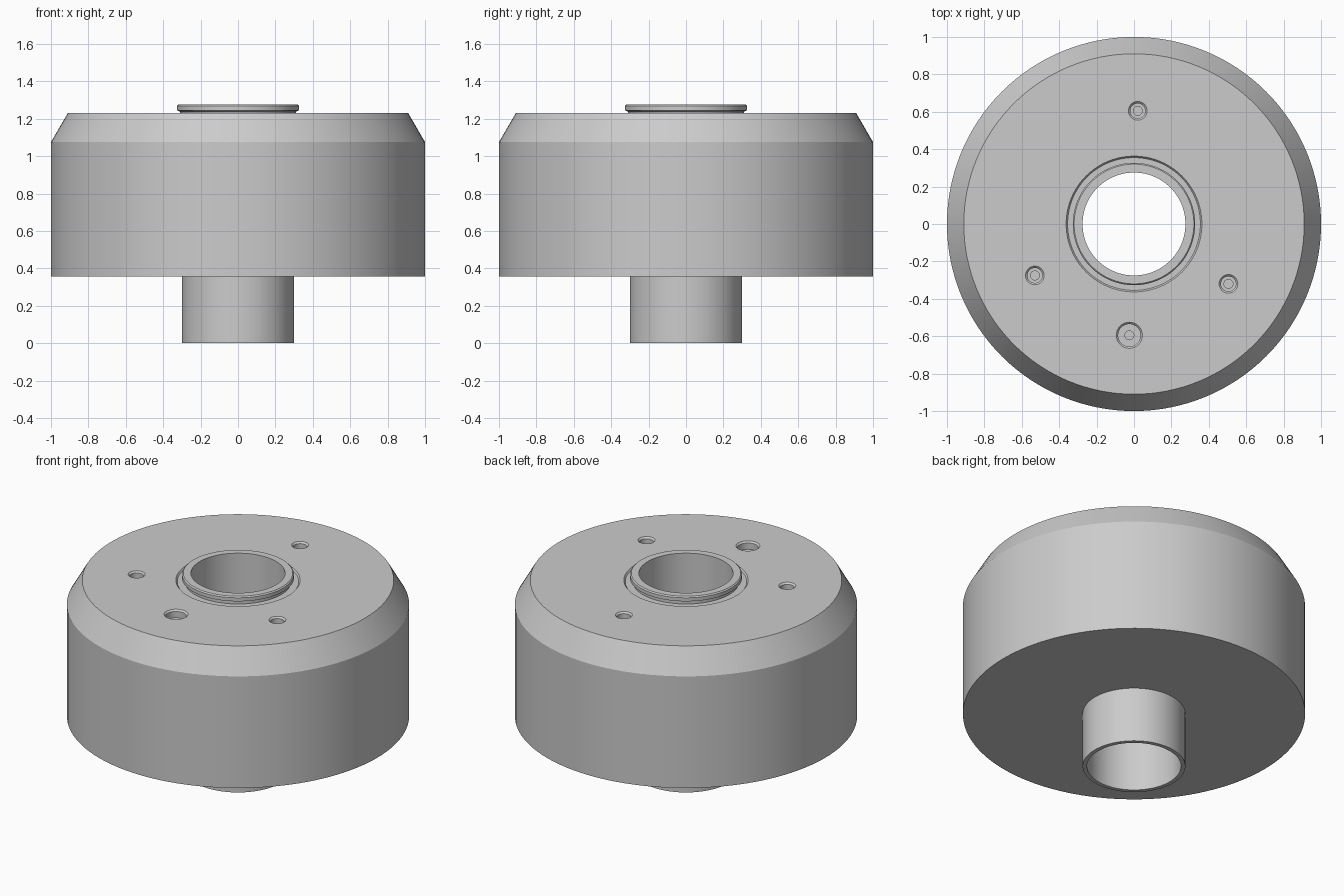
import bpy
import math

cube = bpy.data.objects.get("Cube")
if cube:
    bpy.data.objects.remove(cube, do_unlink=True)

grey = bpy.data.materials.new("plain grey")
grey.use_nodes = True
grey.diffuse_color = (0.6, 0.6, 0.6, 1)
grey.node_tree.nodes["Principled BSDF"].inputs["Base Color"].default_value = (0.6, 0.6, 0.6, 1)


def lathe(name, profile, steps, closed, location=(0, 0, 0)):
    """Revolve (radius, height) points about z; an open profile gets end caps."""
    n = len(profile)
    verts, faces = [], []
    for i in range(steps):
        a = 2 * math.pi * i / steps
        verts += [(r * math.cos(a), r * math.sin(a), z) for r, z in profile]
    for i in range(steps):
        j = (i + 1) % steps
        for k in range(n if closed else n - 1):
            m = (k + 1) % n
            faces.append((i * n + k, j * n + k, j * n + m, i * n + m))
    if not closed:
        faces.append([i * n for i in reversed(range(steps))])
        faces.append([i * n + n - 1 for i in range(steps)])
    mesh = bpy.data.meshes.new(name)
    mesh.from_pydata(verts, [], faces)
    mesh.materials.append(grey)
    obj = bpy.data.objects.new(name, mesh)
    obj.location = location
    bpy.context.collection.objects.link(obj)
    return obj


# Hollow drum: lower sleeve, wide bevelled body, grooved top collar, through bore
TOP = 1.23
drum = lathe("drum_body", [
    (0.275, 0), (0.3, 0), (0.3, 0.355), (1, 0.355), (1, 1.075), (0.91, TOP),
    (0.363, TOP), (0.355, 1.22), (0.31, 1.22), (0.31, 1.237), (0.327, 1.245),
    (0.327, 1.268), (0.32, 1.275), (0.275, 1.275)], 128, True)

# Stepped bolt recesses in the top face: x, y, radius
holes = [(0.02, 0.605, 0.05), (-0.53, -0.275, 0.05),
         (0.505, -0.32, 0.05), (-0.025, -0.595, 0.07)]
for x, y, r in holes:
    cutter = lathe("bolt_recess_cutter", [
        (0.024, -0.12), (0.024, -0.05), (r - 0.01, -0.05),
        (r - 0.01, -0.01), (r, 0), (r, 0.05)], 32, False, (x, y, TOP))
    cutter.hide_render = True
    cutter.hide_set(True)
    cut = drum.modifiers.new("bolt_recess", 'BOOLEAN')
    cut.operation = 'DIFFERENCE'
    cut.solver = 'EXACT'
    cut.object = cutter

# Apply the cuts, remove the cutters and smooth the round walls
bpy.context.view_layer.objects.active = drum
drum.select_set(True)
for mod in list(drum.modifiers):
    cutter = mod.object
    bpy.ops.object.modifier_apply(modifier=mod.name)
    bpy.data.objects.remove(cutter, do_unlink=True)
bpy.ops.object.shade_smooth_by_angle(angle=math.radians(25))
